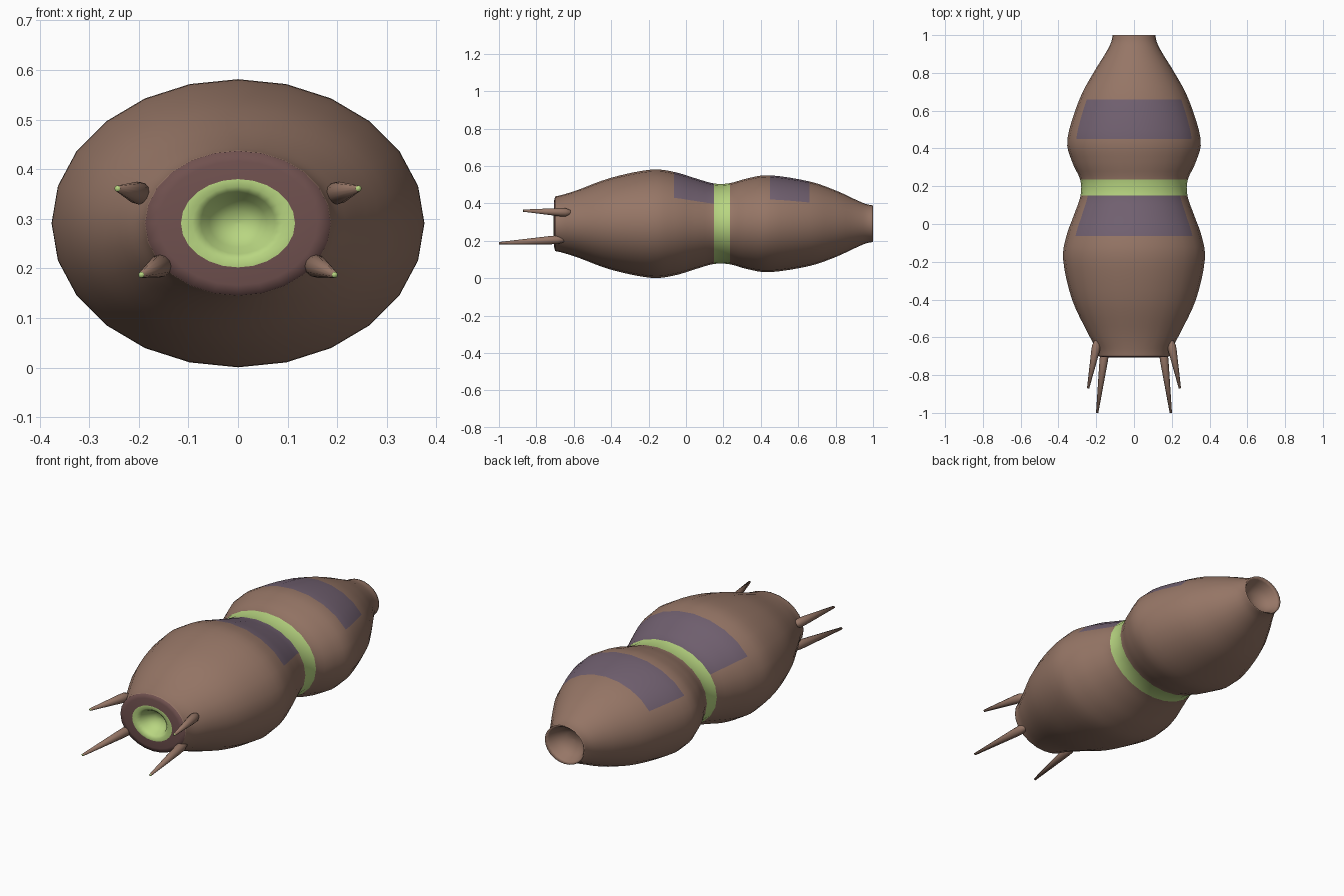
import bpy, bmesh, math
from mathutils import Vector

if "Cube" in bpy.data.objects:
    bpy.data.objects.remove(bpy.data.objects["Cube"])

CZ, SIDES, STEPS = 0.291, 24, 4


def material(name, rgb):
    m = bpy.data.materials.new(name)
    m.diffuse_color = (*rgb, 1)
    m.use_nodes = True
    m.node_tree.nodes["Principled BSDF"].inputs["Base Color"].default_value = m.diffuse_color
    return m


brown = material("brown skin", (0.305, 0.181, 0.133))
purple = material("purple patch", (0.168, 0.120, 0.165))
green = material("pale green", (0.48, 0.67, 0.22))
maroon = material("maroon mouth", (0.162, 0.082, 0.078))


def finish(bm, name, mats):
    bmesh.ops.recalc_face_normals(bm, faces=bm.faces)
    me = bpy.data.meshes.new(name)
    bm.to_mesh(me)
    bm.free()
    for m in mats:
        me.materials.append(m)
    for p in me.polygons:
        p.use_smooth = True
    ob = bpy.data.objects.new(name, me)
    bpy.context.collection.objects.link(ob)
    return ob


def catmull(p0, p1, p2, p3, t):
    return 0.5 * (2 * p1 + (p2 - p0) * t + (2 * p0 - 5 * p1 + 4 * p2 - p3) * t * t
                  + (3 * p1 - p0 - 3 * p2 + p3) * t ** 3)


# Body outline: (y, half width, half height)
knots = [(-0.70, 0.187, 0.146), (-0.66, 0.200, 0.155), (-0.58, 0.243, 0.180),
         (-0.40, 0.328, 0.246), (-0.19, 0.375, 0.289), (-0.064, 0.358, 0.277),
         (0.05, 0.317, 0.243), (0.15, 0.283, 0.215), (0.235, 0.285, 0.217),
         (0.33, 0.328, 0.243), (0.45, 0.353, 0.259), (0.66, 0.289, 0.226),
         (0.80, 0.215, 0.178), (0.90, 0.153, 0.132), (0.96, 0.122, 0.106),
         (1.0, 0.113, 0.098)]
# Mouth recess, listed from its centre outwards
rings = [(-0.635, 0.004, 0.003), (-0.64, 0.030, 0.025), (-0.66, 0.058, 0.048),
         (-0.695, 0.075, 0.062), (-0.708, 0.092, 0.074), (-0.706, 0.115, 0.089),
         (-0.705, 0.160, 0.125)]
MOUTH = len(rings)
for i in range(len(knots) - 1):
    a = [Vector(knots[min(max(i + k, 0), len(knots) - 1)]) for k in (-1, 0, 1, 2)]
    for s in range(STEPS):
        rings.append(tuple(catmull(*a, s / STEPS)))
rings.append(knots[-1])
# Hollow tail opening
rings += [(0.985, 0.100, 0.086), (0.95, 0.083, 0.071), (0.925, 0.045, 0.039),
          (0.92, 0.004, 0.003)]

bm = bmesh.new()
loops = []
for y, rx, rz in rings:
    loops.append([bm.verts.new((rx * math.cos(2 * math.pi * k / SIDES), y,
                                CZ + rz * math.sin(2 * math.pi * k / SIDES)))
                  for k in range(SIDES)])
for r in range(len(loops) - 1):
    ym = (rings[r][0] + rings[r + 1][0]) / 2
    for k in range(SIDES):
        n = (k + 1) % SIDES
        f = bm.faces.new((loops[r][k], loops[r][n], loops[r + 1][n], loops[r + 1][k]))
        on_back = 2 <= k < 10          # upper 120 degrees
        if r < MOUTH:
            f.material_index = 2 if r < 5 else 3
        elif 0.15 < ym < 0.235:
            f.material_index = 2
        elif on_back and (-0.064 < ym < 0.15 or 0.45 < ym < 0.66):
            f.material_index = 1
bm.faces.new(loops[0]).material_index = 2
bm.faces.new(loops[-1])
finish(bm, "body", [brown, purple, green, maroon])


# Spikes around the mouth: spindle with a rounded root and a green tip
def spike(name, root, tip, n=12):
    root, tip = Vector(root), Vector(tip)
    axis = tip - root
    q = axis.to_track_quat('Z', 'Y')
    bm = bmesh.new()
    prof = [(0, 0.006), (0.05, 0.016), (0.14, 0.023), (0.25, 0.022), (1, 0.006)]
    lp = [[bm.verts.new(root + axis * t + q @ Vector((
        r * math.cos(2 * math.pi * k / n), r * math.sin(2 * math.pi * k / n), 0)))
        for k in range(n)] for t, r in prof]
    for a, b in zip(lp, lp[1:]):
        for k in range(n):
            bm.faces.new((a[k], a[(k + 1) % n], b[(k + 1) % n], b[k]))
    bm.faces.new(lp[0])
    bm.faces.new(lp[-1]).material_index = 1
    finish(bm, name, [brown, green])


for side, s in (("left", -1), ("right", 1)):
    spike("upper_spike_" + side, (s * 0.192, -0.61, 0.350), (s * 0.243, -0.87, 0.361))
    spike("lower_spike_" + side, (s * 0.150, -0.64, 0.208), (s * 0.195, -1.0, 0.187))
